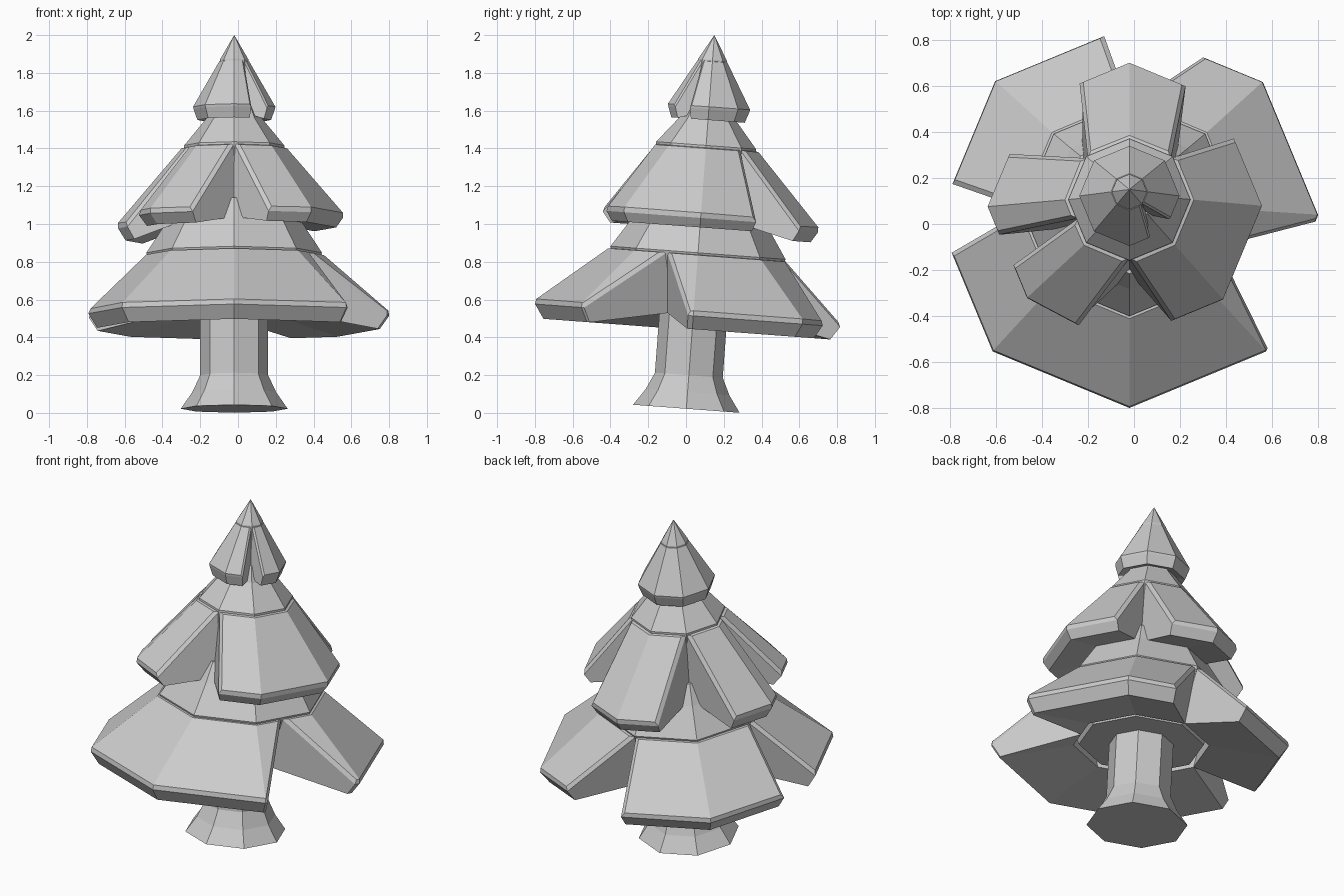
import bpy, bmesh
from math import sin, cos, radians, pi

if "Cube" in bpy.data.objects:
    bpy.data.objects.remove(bpy.data.objects["Cube"])

TILT = radians(-4.3)   # the whole tree leans backwards


def octo(radius, deg):
    """Point on an octagon outline whose corners lie at multiples of 45 degrees."""
    off = radians((deg % 45) - 22.5)
    r = radius * cos(pi / 8) / cos(off)
    return r * cos(radians(deg)), r * sin(radians(deg))


def finish(name, bm):
    me = bpy.data.meshes.new(name)
    bm.to_mesh(me)
    bm.free()
    ob = bpy.data.objects.new(name, me)
    bpy.context.collection.objects.link(ob)
    ob.rotation_euler.x = TILT
    ob.location.x = -0.02
    return ob


def lathe(name, profile):
    """Eight-sided solid from (radius, z) pairs, bottom to top."""
    bm = bmesh.new()
    rings = [[bm.verts.new((*octo(r, 45 * k), z)) for k in range(8)] for r, z in profile]
    for a, b in zip(rings, rings[1:]):
        for k in range(8):
            j = (k + 1) % 8
            bm.faces.new((a[k], a[j], b[j], b[k]))
    bm.faces.new(rings[0][::-1])
    bm.faces.new(rings[-1])
    bmesh.ops.remove_doubles(bm, verts=bm.verts, dist=0.0001)
    bmesh.ops.recalc_face_normals(bm, faces=bm.faces)
    return finish(name, bm)


def bough(name, stations, ring, rim, bottom, valley, inset=0.02):
    """Sloped slab of foliage; each station is (outer angle, inner angle)."""
    bm = bmesh.new()
    rows = []
    for outer, inner in stations:
        pts = [(*octo(ring[0], inner), ring[1]), (*octo(rim[0], outer), rim[1]),
               (*octo(bottom[0], outer), bottom[1]), (*octo(valley[0], inner), valley[1])]
        rows.append([bm.verts.new(p) for p in pts])
    top = []
    for a, b in zip(rows, rows[1:]):
        for k in range(4):
            j = (k + 1) % 4
            f = bm.faces.new((a[k], a[j], b[j], b[k]))
            if k == 0:
                f.material_index = 1
    bm.faces.new(rows[0][::-1])
    bm.faces.new(rows[-1])
    bmesh.ops.remove_doubles(bm, verts=bm.verts, dist=0.0001)
    bmesh.ops.recalc_face_normals(bm, faces=bm.faces)
    top = [f for f in bm.faces if f.material_index == 1]
    # raised panel on the upper side
    bmesh.ops.inset_region(bm, faces=top, thickness=inset, depth=inset * 0.8,
                           use_even_offset=True, use_boundary=True)
    for f in bm.faces:
        f.material_index = 0
    return finish(name, bm)


# trunk with flared foot
lathe("trunk", [(0.283, 0.022), (0.222, 0.11), (0.18, 0.2), (0.18, 0.6)])

# foliage cores
lathe("lower_core", [(0.35, 0.525), (0.465, 0.85), (0.36, 1.01), (0.3, 1.12)])
lathe("middle_core", [(0.26, 1.03), (0.265, 1.42), (0.15, 1.56), (0.11, 1.65)])
lathe("top_core", [(0.1, 1.585), (0.076, 1.875), (0.0, 2.006)])

# lower tier: three boughs
ring, valley = (0.45, 0.84), (0.38, 0.52)
bough("lower_front_bough", [(192, 180), (225, 225), (270, 270), (315, 315), (316, 337)],
      ring, (0.84, 0.515), (0.79, 0.44), valley)
bough("lower_right_bough", [(-2, -23), (0, 0), (45, 45), (65, 90)],
      ring, (0.82, 0.515), (0.77, 0.445), valley)
bough("lower_left_bough", [(98, 90), (135, 135), (170, 180)],
      ring, (0.825, 0.515), (0.775, 0.445), valley)

# middle tier: four boughs
ring, valley = (0.255, 1.41), (0.29, 1.02)
bough("middle_right_bough", [(-70, -90), (-45, -45), (0, 0), (33, 45)],
      ring, (0.575, 1.035), (0.54, 0.985), valley)
bough("middle_back_bough", [(65, 45), (90, 90), (112, 135)],
      ring, (0.625, 1.005), (0.59, 0.95), valley)
bough("middle_left_bough", [(156, 135), (180, 180), (192, 200)],
      ring, (0.615, 0.98), (0.575, 0.915), valley)
bough("middle_front_bough", [(207, 200), (222, 225), (247, 270)],
      ring, (0.61, 1.03), (0.56, 0.975), valley)

# top tier: one bough wrapping round with a single notch
bough("top_bough", [(-30, -45)] + [(a, a) for a in range(0, 271, 45)] + [(297, 315)],
      (0.068, 1.87), (0.215, 1.612), (0.195, 1.555), (0.11, 1.58), inset=0.01)
